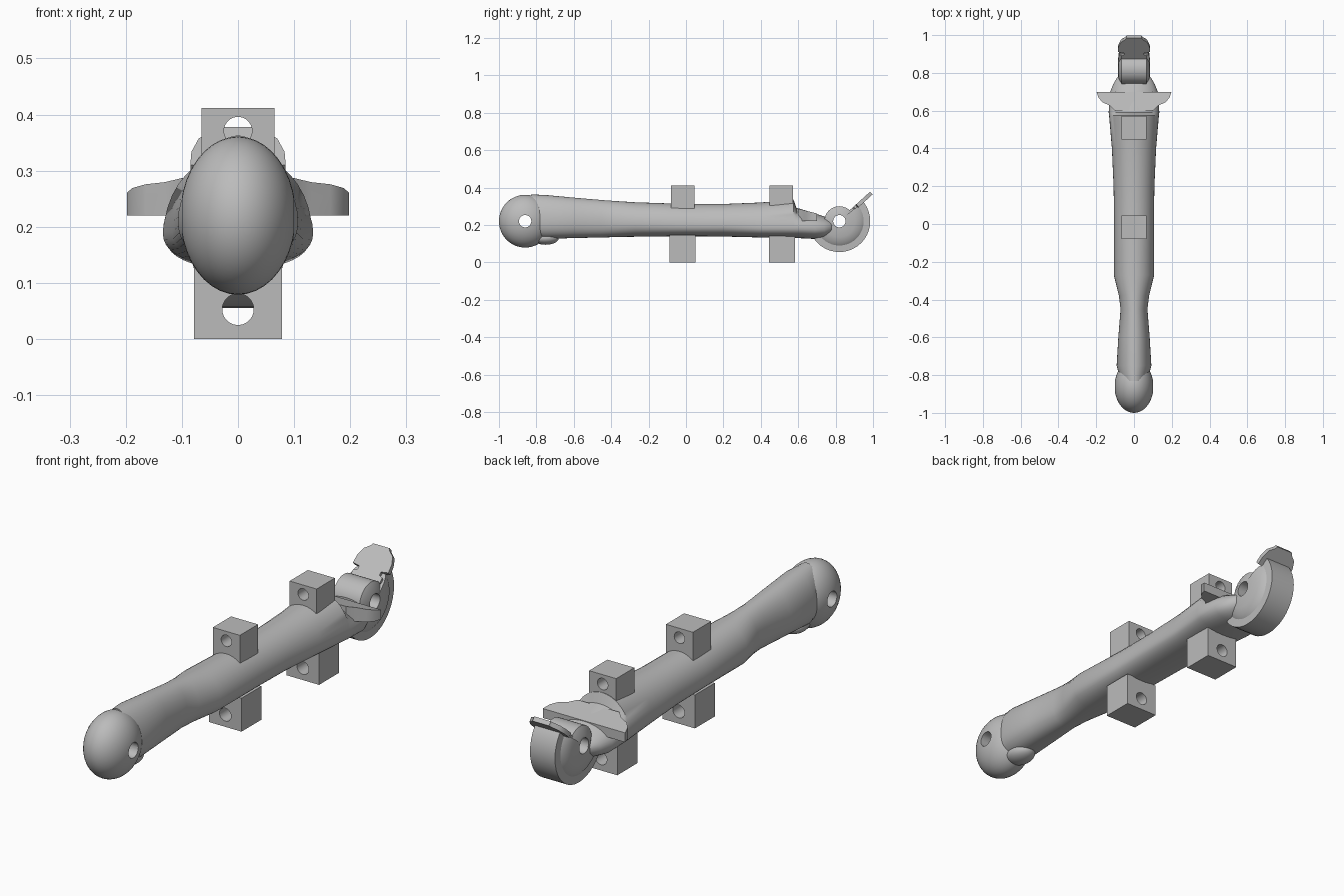
import bpy, bmesh
from math import cos, sin, pi, radians
from mathutils import Vector

old = bpy.data.objects.get("Cube")
if old:
    bpy.data.objects.remove(old, do_unlink=True)

grey = bpy.data.materials.new("plain grey")
grey.use_nodes = True
grey.diffuse_color = (0.5, 0.5, 0.5, 1)
grey.node_tree.nodes["Principled BSDF"].inputs["Base Color"].default_value = (0.5, 0.5, 0.5, 1)

SEGMENTS = 40
parts = []


def finish(name, bm, keep=True):
    bmesh.ops.recalc_face_normals(bm, faces=bm.faces)
    mesh = bpy.data.meshes.new(name)
    bm.to_mesh(mesh)
    bm.free()
    mesh.materials.append(grey)
    obj = bpy.data.objects.new(name, mesh)
    bpy.context.collection.objects.link(obj)
    if keep:
        parts.append(obj)
    return obj


def skin(rings):
    """Bridge closed rings of points and cap both ends."""
    bm = bmesh.new()
    loops = [[bm.verts.new(p) for p in ring] for ring in rings]
    for a, b in zip(loops, loops[1:]):
        for i in range(len(a)):
            j = (i + 1) % len(a)
            bm.faces.new((a[i], a[j], b[j], b[i]))
    bm.faces.new(loops[0])
    bm.faces.new(loops[-1])
    return bm


def angles():
    return [2 * pi * i / SEGMENTS for i in range(SEGMENTS)]


def lathe_x(profile, y, z):
    """Turn (x, radius) pairs about an axis along x."""
    return skin([[(x, y + r * cos(a), z + r * sin(a)) for a in angles()] for x, r in profile])


def rod_y(r, z, y0, y1):
    return skin([[(r * cos(a), y, z + r * sin(a)) for a in angles()] for y in (y0, y1)])


def cut(obj, cutter):
    mod = obj.modifiers.new("hole", 'BOOLEAN')
    mod.operation = 'DIFFERENCE'
    mod.solver = 'EXACT'
    mod.object = cutter
    bpy.context.view_layer.objects.active = obj
    bpy.ops.object.modifier_apply(modifier=mod.name)


def slice_off(bm, point, normal):
    geom = bm.verts[:] + bm.edges[:] + bm.faces[:]
    result = bmesh.ops.bisect_plane(bm, geom=geom, plane_co=point, plane_no=normal, clear_outer=True)
    edges = [e for e in result["geom_cut"] if isinstance(e, bmesh.types.BMEdge)]
    bmesh.ops.holes_fill(bm, edges=edges)


def ellipsoid(name, centre, size):
    bm = bmesh.new()
    bmesh.ops.create_uvsphere(bm, u_segments=SEGMENTS, v_segments=24, radius=1)
    for v in bm.verts:
        # poles lie along y
        x, y, z = v.co
        v.co = Vector(centre) + Vector((x * size[0], z * size[1], y * size[2]))
    return finish(name, bm)


# Shaft sections: y, half width, top, widest height, bottom
sections = [
    (-.83, .07, .363, .22, .13), (-.75, .092, .36, .22, .125), (-.6, .083, .346, .22, .13),
    (-.45, .071, .333, .22, .133), (-.38, .08, .328, .215, .135), (-.27, .107, .321, .21, .137),
    (0, .105, .312, .2, .14), (.2, .108, .312, .2, .138), (.4, .117, .32, .19, .133),
    (.575, .132, .335, .19, .13), (.59, .134, .292, .19, .13), (.69, .13, .262, .185, .125),
    (.74, .11, .245, .185, .13), (.775, .09, .232, .19, .145), (.787, .07, .22, .19, .17),
]


def section_ring(y, w, top, mid, bottom):
    ring = []
    for a in angles():
        c, s = cos(a), sin(a)
        if s < 0:  # fuller below the widest line
            c = (abs(c) ** 0.85) * (1 if c > 0 else -1)
            s = -(abs(s) ** 0.85)
        ring.append((w * c, y, mid + s * ((top - mid) if s > 0 else (mid - bottom))))
    return ring


shaft = finish("shaft", skin([section_ring(*s) for s in sections]))

# Rounded front end with a pad beneath it
knuckle = ellipsoid("front_knuckle", (0, -.86, .22), (.103, .14, .141))
ellipsoid("lower_pad", (0, -.75, .13), (.055, .07, .036))
pin = finish("front_pin_cutter", lathe_x([(-.3, .033), (.3, .033)], -.86, .22), False)
cut(knuckle, pin)
cut(shaft, pin)

# Side wings with a sloping top
half = [(.1, .6), (.13, .628), (.165, .643), (.188, .668), (.198, .7)]
outline = half + [(-x, y) for x, y in reversed(half)]
wings = skin([[(x, y, z) for x, y in outline] for z in (.22, .34)])
slice_off(wings, (0, .69, .2635), (0, .26, 1))
finish("side_wings", wings)

# Rear hinge: barrel and a half disc with a domed face
dome = [(.085, .045), (.081, .085), (.073, .115), (.062, .13), (.06, .165)]
disc = lathe_x([(-x, r) for x, r in dome] + dome[::-1], .82, .22)
slice_off(disc, (0, .82, .225), (0, -.6, .8))
disc = finish("hinge_disc", disc)
hub = [(.083, .045), (.065, .08)]
barrel = finish("hinge_barrel", lathe_x([(-x, r) for x, r in hub[::-1]] + hub, .82, .22))
if barrel:
    # rebuild end order so the caps close around the pin
    parts.remove(barrel)
    bpy.data.objects.remove(barrel, do_unlink=True)
    barrel = finish("hinge_barrel", lathe_x([(-x, r) for x, r in hub] + hub[::-1], .82, .22))
pin2 = finish("rear_pin_cutter", lathe_x([(-.3, .033), (.3, .033)], .82, .22), False)
cut(disc, pin2)
cut(barrel, pin2)

# Notched tab, tilted upward at the rear
side = [(.07, 0), (.07, .022), (.052, .03), (.052, .045), (.085, .05),
        (.083, .085), (.07, .12), (.045, .14), (.04, .15)]
tab_outline = side + [(-x, u) for x, u in reversed(side)]
along = Vector((0, .74, .67))
across = Vector((0, .67, -.74))
base = Vector((0, .873, .277))
rings = [[base + along * u + across * t + Vector((x, 0, 0)) for x, u in tab_outline] for t in (0, .02)]
finish("rear_tab", skin(rings))


# Guide blocks with holes running front to back
def guide(name, y0, y1, z0, z1, half_width, hole_z, hole_r):
    corners = [(-half_width, z0), (half_width, z0), (half_width, z1), (-half_width, z1)]
    block = finish(name, skin([[(x, y, z) for x, z in corners] for y in (y0, y1)]))
    drill = finish(name + "_cutter", rod_y(hole_r, hole_z, y0 - .05, y1 + .05), False)
    cut(block, drill)
    bpy.data.objects.remove(drill, do_unlink=True)


guide("upper_guide_middle", -.08, .045, .285, .412, .065, .371, .025)
guide("upper_guide_rear", .447, .572, .305, .412, .065, .371, .025)
guide("lower_guide_middle", -.087, .05, 0, .145, .078, .053, .028)
guide("lower_guide_rear", .445, .583, 0, .14, .078, .053, .028)

for cutter in (pin, pin2):
    bpy.data.objects.remove(cutter, do_unlink=True)

# Smooth shading with crisp edges
bpy.ops.object.select_all(action='DESELECT')
for obj in parts:
    obj.select_set(True)
bpy.context.view_layer.objects.active = shaft
bpy.ops.object.shade_smooth_by_angle(angle=radians(32))
